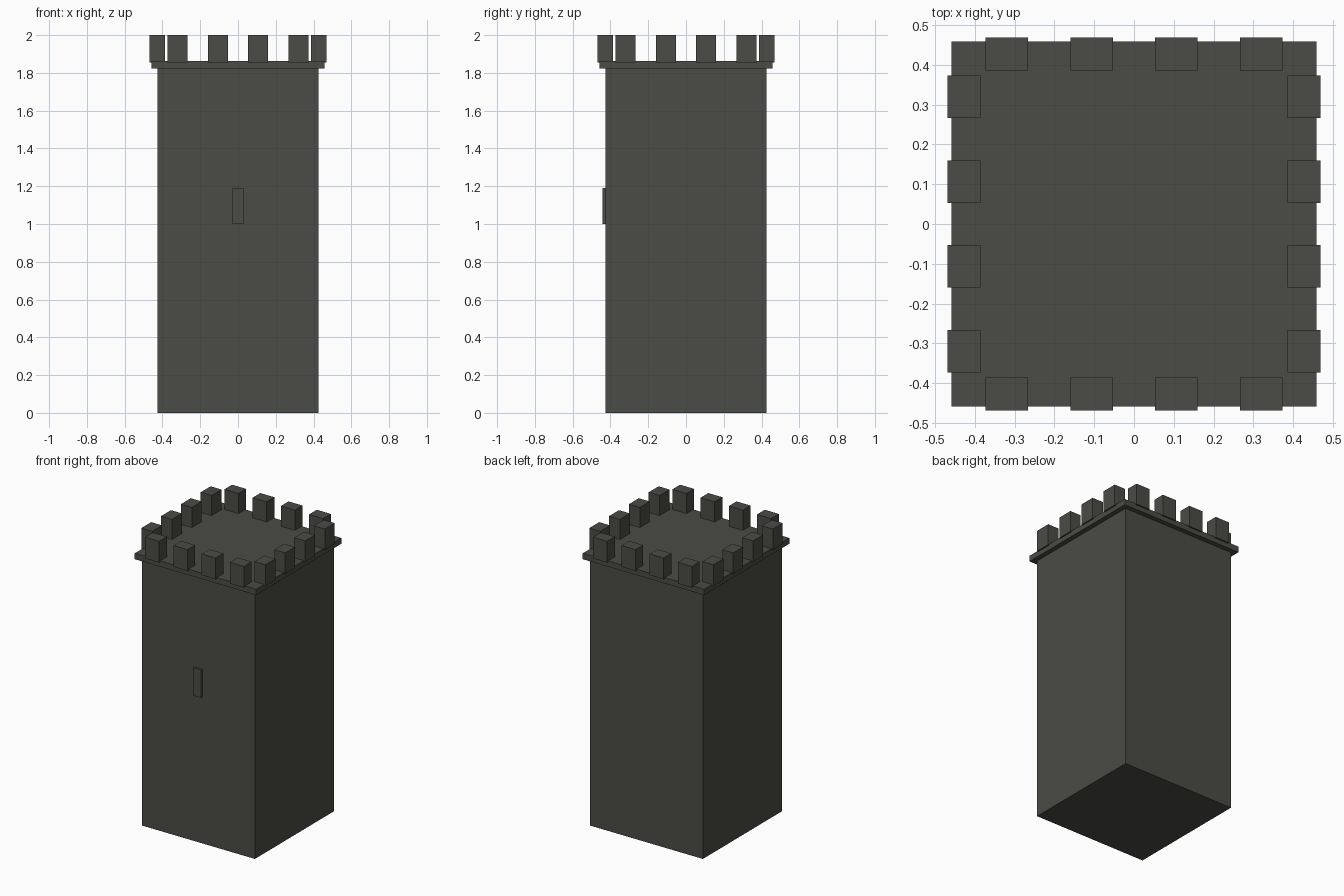
import bpy

if "Cube" in bpy.data.objects:
    bpy.data.objects.remove(bpy.data.objects["Cube"])

stone = bpy.data.materials.new("dark_stone")
stone.diffuse_color = (0.07, 0.07, 0.061, 1)
stone.use_nodes = True
stone.node_tree.nodes["Principled BSDF"].inputs["Base Color"].default_value = stone.diffuse_color


def box(name, x0, x1, y0, y1, z0, z1):
    """Axis-aligned box from its limits."""
    bpy.ops.mesh.primitive_cube_add(
        size=1, location=((x0 + x1) / 2, (y0 + y1) / 2, (z0 + z1) / 2))
    ob = bpy.context.object
    ob.name = name
    ob.scale = (x1 - x0, y1 - y0, z1 - z0)
    bpy.ops.object.transform_apply(location=False, rotation=False, scale=True)
    ob.data.materials.append(stone)
    return ob


BODY, LEDGE = 0.426, 0.459
OUTER, INNER = 0.469, 0.386      # merlon ring limits
HALF = 0.0533                    # half the merlon width

# tower shaft and overhanging ledge
box("tower_body", -BODY, BODY, -BODY, BODY, 0, 1.825)
box("ledge", -LEDGE, LEDGE, -LEDGE, LEDGE, 1.823, 1.863)

# raised window slit on the front
box("window_slit", -0.03, 0.03, -0.441, -BODY + 0.01, 1.0, 1.19)

# four merlons along each side
for i in range(4):
    c = (i - 1.5) * 0.2135
    for side, s in (("low", -1), ("high", 1)):
        a, b = sorted((s * INNER, s * OUTER))
        box(f"merlon_y_{side}_{i}", c - HALF, c + HALF, a, b, 1.855, 2.0)
        box(f"merlon_x_{side}_{i}", a, b, c - HALF, c + HALF, 1.855, 2.0)
